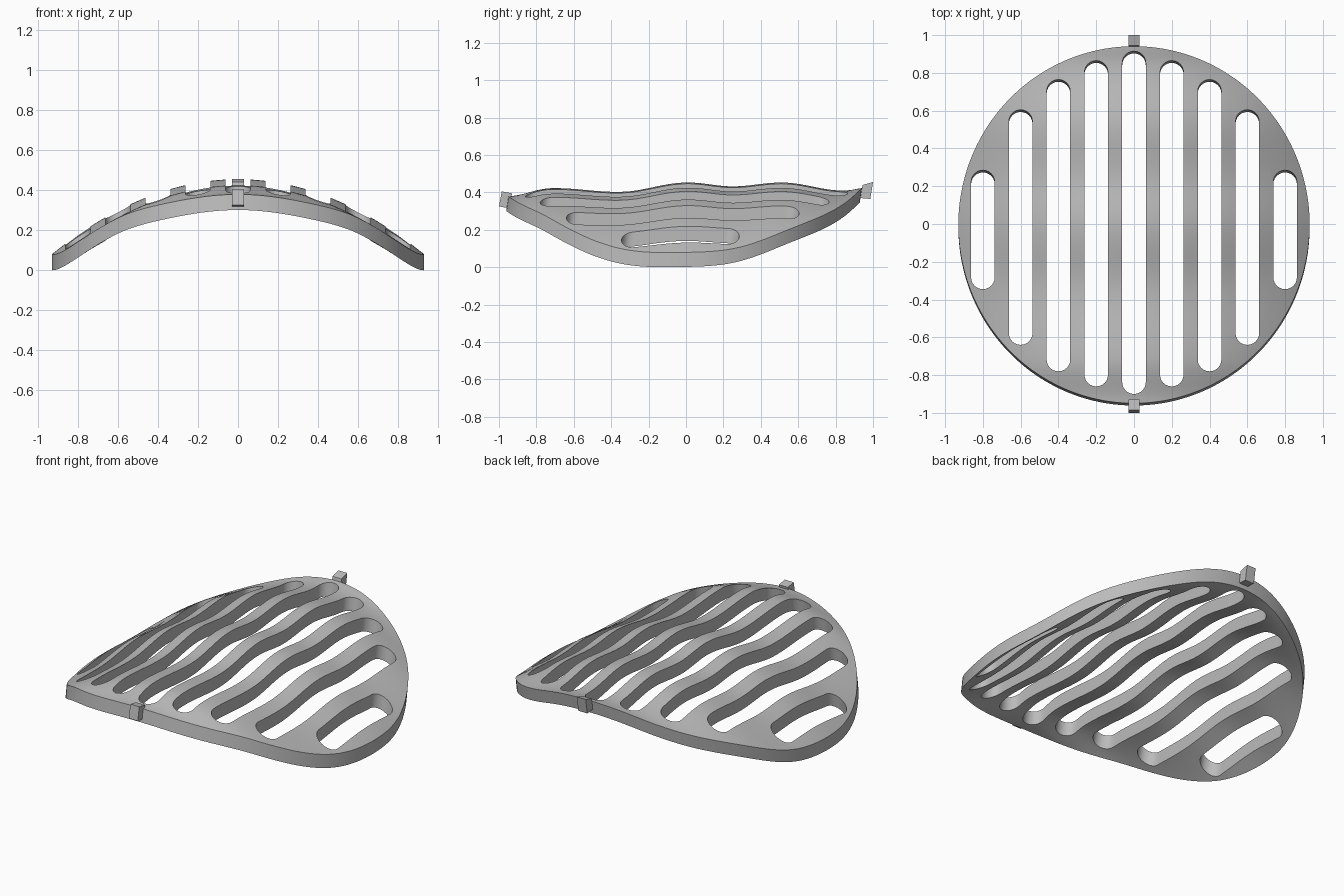
import bpy, bmesh, math
from mathutils import Vector

old = bpy.data.objects.get("Cube")
if old:
    bpy.data.objects.remove(old, do_unlink=True)

RX, RY, CY = 0.93, 0.945, -0.004      # plate outline
HALF = 0.0625                         # half width of a slot
DROP = Vector((0, -0.012, -0.078))    # slightly tilted thickness
SLOTS = [(0.0, -0.90, 0.915), (0.2, -0.86, 0.865), (0.4, -0.78, 0.765),
         (0.6, -0.64, 0.605), (0.8, -0.345, 0.285)]
WAVE = [(-0.96, -0.027), (-0.72, 0.014), (-0.35, -0.013), (0, 0.03),
        (0.26, 0.004), (0.5, 0.02), (0.85, -0.03), (0.96, -0.02)]

metal = bpy.data.materials.new("plain grey")
metal.use_nodes = True
grey = (0.5, 0.5, 0.5, 1)
metal.diffuse_color = grey
metal.node_tree.nodes["Principled BSDF"].inputs["Base Color"].default_value = grey


def ripple(y):
    y = max(WAVE[0][0], min(WAVE[-1][0], y))
    for (a, wa), (b, wb) in zip(WAVE, WAVE[1:]):
        if y <= b:
            t = (1 - math.cos(math.pi * (y - a) / (b - a))) / 2
            return wa + (wb - wa) * t


def height(x, y):
    """Arched across x, rippled along y, ripple fading to the sides."""
    return (0.43 + 0.02 * y + ripple(y) * (1 - 0.8 * x * x)
            - (0.41 + 0.06 * y * y) * x * x)


def rim(x):
    return RY * math.sqrt(max(0, 1 - (x / RX) ** 2))


def finish(bm, name):
    bmesh.ops.recalc_face_normals(bm, faces=bm.faces)
    mesh = bpy.data.meshes.new(name)
    bm.to_mesh(mesh)
    bm.free()
    mesh.materials.append(metal)
    obj = bpy.data.objects.new(name, mesh)
    bpy.context.collection.objects.link(obj)
    return obj


# Columns across the plate: (x, slot front, slot back, next strip is open)
def half_columns():
    cols = []
    for i, (c, lo, hi) in enumerate(SLOTS):
        steps = 12
        for k in range(steps // 2 if i == 0 else 0, steps + 1):
            s = -math.cos(math.pi * k / steps)
            inset = HALF * (1 - math.sqrt(max(0, 1 - s * s)))
            cols.append((c + HALF * s, lo + inset, hi - inset, k < steps))
        x0, lo0, hi0, _ = cols[-1]
        if i + 1 < len(SLOTS):
            c1, lo1, hi1 = SLOTS[i + 1]
            x1, lo1, hi1, n = c1 - HALF, lo1 + HALF, hi1 - HALF, 4
        else:
            x1, lo1, hi1, n = RX, CY, CY, 14
        for k in range(1, n + (i + 1 == len(SLOTS))):
            t = k / n
            if n > 4:
                t = math.sin(t * math.pi / 2)
            x = x0 + (x1 - x0) * t
            # keep the bands inside the rim near the tip
            f = rim(x) / rim(x0) if n > 4 else None
            lo_k = CY + (lo0 - CY) * f if f is not None else lo0 + (lo1 - lo0) * t
            hi_k = CY + (hi0 - CY) * f if f is not None else hi0 + (hi1 - hi0) * t
            cols.append((x, lo_k, hi_k, False))
    return cols


# Slotted plate: three bands per column, the middle one left out at slots
right = half_columns()
left = [(-right[i][0], right[i][1], right[i][2], right[i - 1][3])
        for i in range(len(right) - 1, 0, -1)]
columns = left + right
END, MID = 6, 60
bm = bmesh.new()
rows = []
for x, lo, hi, _ in columns:
    stops = [CY - rim(x), lo, hi, CY + rim(x)]
    ys = [stops[0]]
    for a, b, n in zip(stops, stops[1:], (END, MID, END)):
        ys += [a + (b - a) * k / n for k in range(1, n + 1)]
    rows.append([bm.verts.new((x, y, height(x, y))) for y in ys])
for c, (ra, rb) in enumerate(zip(rows, rows[1:])):
    for j in range(len(ra) - 1):
        if not (columns[c][3] and END <= j < END + MID):
            bm.faces.new((ra[j], rb[j], rb[j + 1], ra[j + 1]))
bmesh.ops.remove_doubles(bm, verts=bm.verts, dist=0.0004)
bmesh.ops.delete(bm, geom=[v for v in bm.verts if not v.link_faces], context='VERTS')
out = bmesh.ops.extrude_face_region(bm, geom=bm.faces[:], use_keep_orig=True)
bmesh.ops.translate(bm, vec=DROP,
                    verts=[g for g in out["geom"] if isinstance(g, bmesh.types.BMVert)])
# Rest the lowest point on the ground
base = min(v.co.z for v in bm.verts)
bmesh.ops.translate(bm, vec=(0, 0, -base), verts=bm.verts)
plate = finish(bm, "slotted_plate")
bpy.context.view_layer.objects.active = plate
plate.select_set(True)
bpy.ops.object.shade_smooth_by_angle(angle=math.radians(35))


# Small tabs at the front and back of the rim: profile in y, z
def tab(name, profile):
    bm = bmesh.new()
    face = bm.faces.new([bm.verts.new((-0.03, y, z)) for y, z in profile])
    out = bmesh.ops.extrude_face_region(bm, geom=[face], use_keep_orig=True)
    bmesh.ops.translate(bm, vec=(0.06, 0, 0),
                        verts=[g for g in out["geom"] if isinstance(g, bmesh.types.BMVert)])
    finish(bm, name)


tab("front_tab", [(-1.0, 0.325), (-0.985, 0.405), (-0.93, 0.395), (-0.945, 0.315)])
tab("back_tab", [(0.93, 0.37), (0.945, 0.44), (1.0, 0.455), (0.985, 0.365)])
